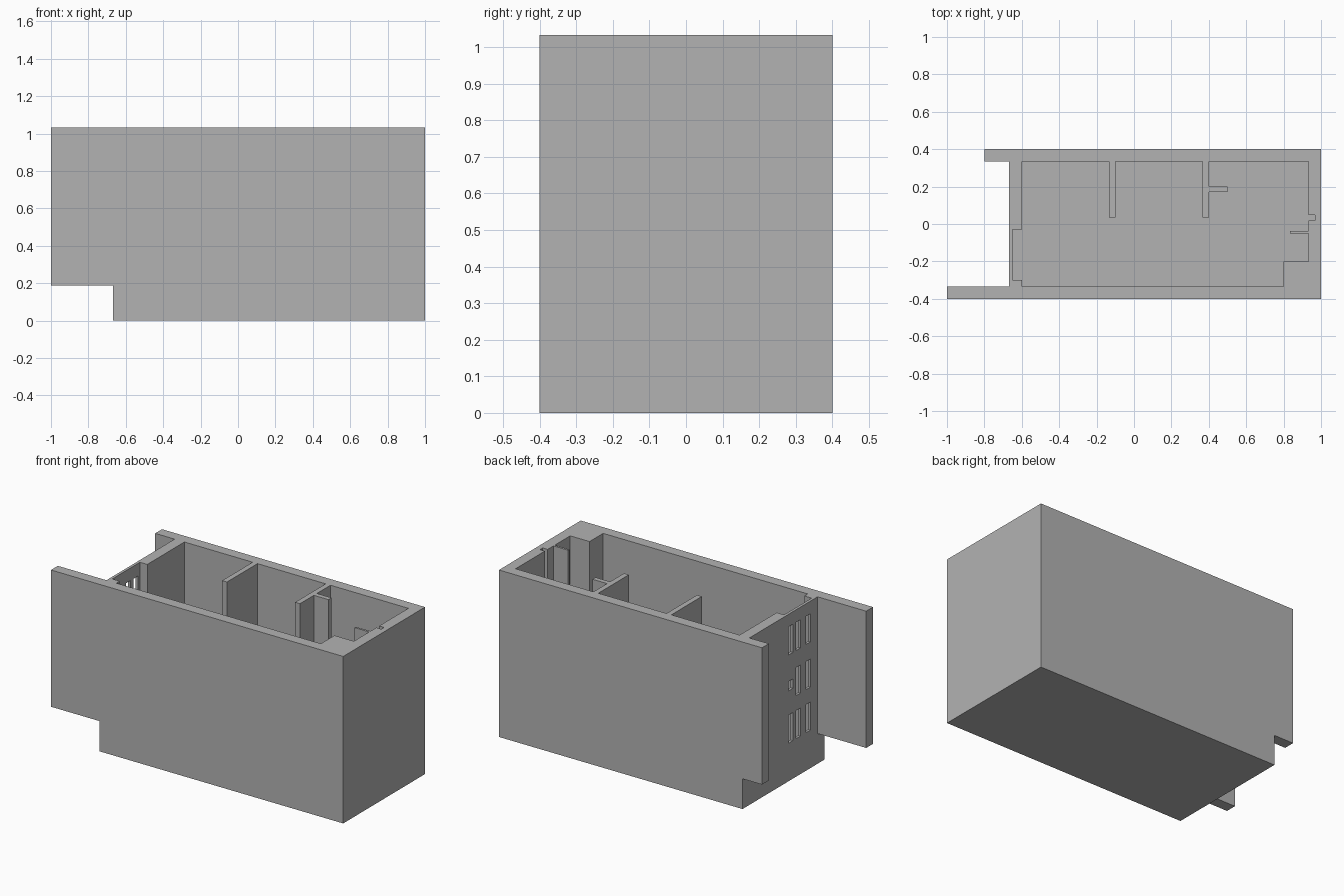
import bpy
import bmesh

cube = bpy.data.objects.get("Cube")
if cube:
    bpy.data.objects.remove(cube, do_unlink=True)

TOP, FLOOR, FLANGE_Z = 1.033, 0.067, 0.187
WALL_X = -0.667

grey = bpy.data.materials.new("light grey")
grey.use_nodes = True
colour = (0.45, 0.45, 0.45, 1)
grey.diffuse_color = colour
grey.node_tree.nodes["Principled BSDF"].inputs["Base Color"].default_value = colour


def prism(name, outline, z0, z1):
    """Extrude a plan outline from z0 up to z1."""
    bm = bmesh.new()
    face = bm.faces.new([bm.verts.new((x, y, z0)) for x, y in outline])
    new = bmesh.ops.extrude_face_region(bm, geom=[face])["geom"]
    verts = [v for v in new if isinstance(v, bmesh.types.BMVert)]
    bmesh.ops.translate(bm, verts=verts, vec=(0, 0, z1 - z0))
    bmesh.ops.recalc_face_normals(bm, faces=bm.faces)
    mesh = bpy.data.meshes.new(name)
    bm.to_mesh(mesh)
    bm.free()
    mesh.materials.append(grey)
    obj = bpy.data.objects.new(name, mesh)
    bpy.context.collection.objects.link(obj)
    return obj


def block(name, x0, x1, y0, y1, z0, z1):
    return prism(name, [(x0, y0), (x1, y0), (x1, y1), (x0, y1)], z0, z1)


# Outer body with the long front flange and short back flange
body = prism("housing", [
    (-1, -0.4), (1, -0.4), (1, 0.4), (-0.8, 0.4),
    (-0.8, 0.333), (WALL_X, 0.333), (WALL_X, -0.333), (-1, -0.333)], 0, TOP)

# Space under the flanges
cutters = [block("flange_undercut", -1.2, WALL_X, -0.6, 0.6, -0.1, FLANGE_Z)]

# Open cavity, leaving the corner block, fin, partitions and nub standing
cutters.append(prism("cavity_cutter", [
    (-0.6, -0.333), (0.8, -0.333), (0.8, -0.2), (0.933, -0.2),
    (0.933, -0.05), (0.833, -0.05), (0.833, -0.037), (0.933, -0.037),
    (0.933, 0.02), (0.967, 0.02), (0.967, 0.047), (0.933, 0.047),
    (0.933, 0.333), (0.4, 0.333), (0.4, 0.2), (0.5, 0.2),
    (0.5, 0.17), (0.4, 0.17), (0.4, 0.035), (0.367, 0.035),
    (0.367, 0.333), (-0.1, 0.333), (-0.1, 0.035), (-0.133, 0.035),
    (-0.133, 0.333), (-0.6, 0.333), (-0.6, -0.03), (-0.65, -0.03),
    (-0.65, -0.3), (-0.6, -0.3)], FLOOR, TOP + 0.1))

# Three columns of slots through the thin end wall, one of them short
for col, y in enumerate((-0.07, -0.143, -0.24)):
    for row, z in enumerate((0.322, 0.588, 0.868)):
        half = 0.029 if (col, row) == (0, 1) else 0.087
        cutters.append(block("slot_cutter", -0.7, -0.62, y - 0.022, y + 0.022,
                             z - half, z + half))

for cutter in cutters:
    cutter.hide_render = True
    mod = body.modifiers.new(cutter.name, "BOOLEAN")
    mod.operation = "DIFFERENCE"
    mod.solver = "EXACT"
    mod.object = cutter

# Bake the cuts and drop the helpers
graph = bpy.context.evaluated_depsgraph_get()
graph.update()
baked = bpy.data.meshes.new_from_object(body.evaluated_get(graph))
body.modifiers.clear()
body.data = baked
for cutter in cutters:
    bpy.data.objects.remove(cutter, do_unlink=True)
